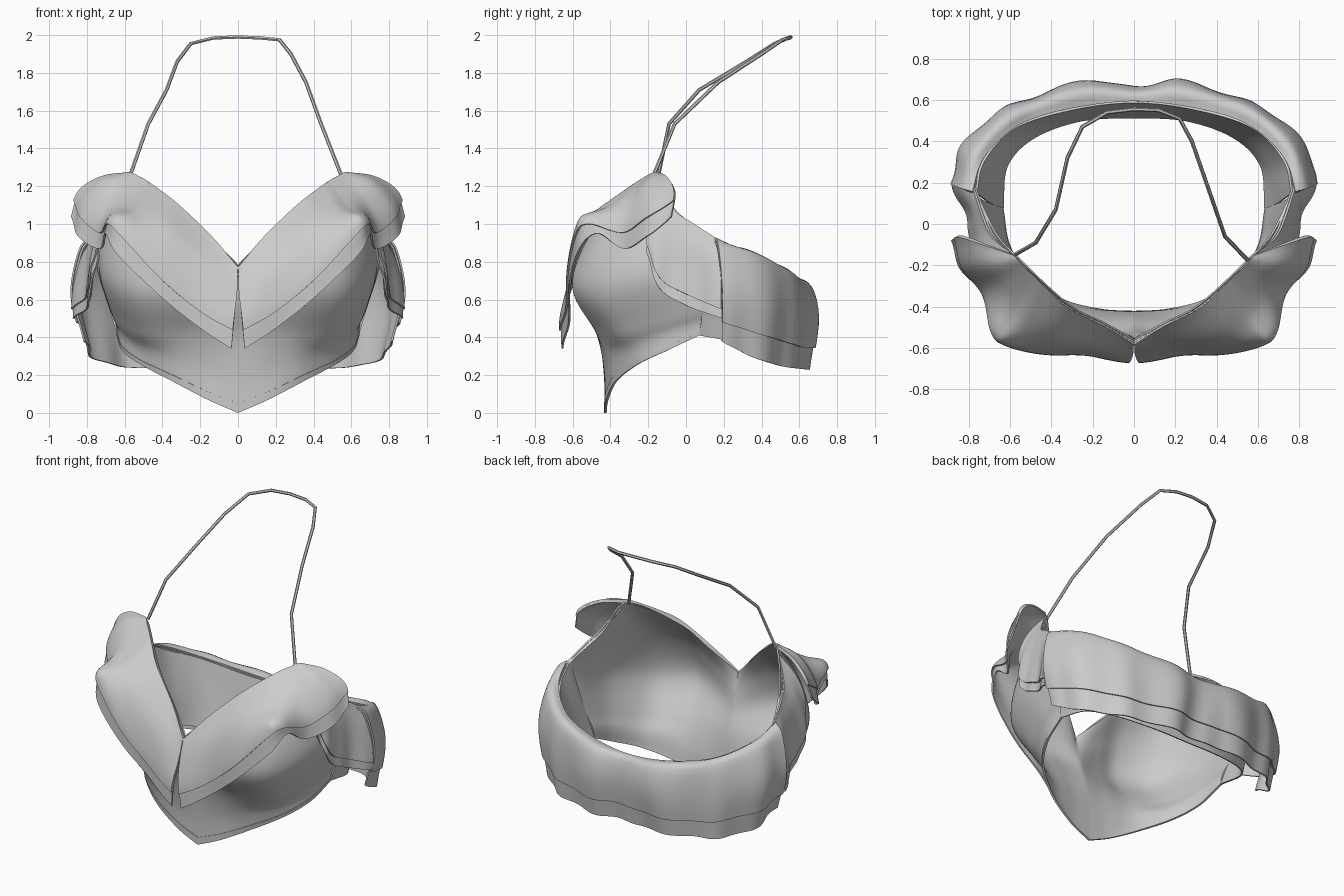
import bpy, math
from mathutils import Vector


def spline(pts, t):
    """Smooth curve through the points, t in 0..1."""
    n = len(pts) - 1
    i = min(int(t * n), n - 1)
    f = t * n - i
    b, c = pts[i], pts[i + 1]
    a = pts[i - 1] if i > 0 else b * 2 - c
    d = pts[i + 2] if i + 2 <= n else c * 2 - b
    return (b * 2 + (c - a) * f + (a * 2 - b * 5 + c * 4 - d) * f ** 2
            + (b * 3 - a - c * 3 + d) * f ** 3) * 0.5


def finish(ob):
    bpy.ops.object.select_all(action='DESELECT')
    bpy.context.view_layer.objects.active = ob
    ob.select_set(True)
    bpy.ops.object.convert(target='MESH')
    bpy.ops.object.shade_smooth_by_angle(angle=math.radians(45))


def sheet(name, cols, nu, nv, v0=0, v1=1, lift=0, amp=0, waves=0, phase=0,
          thick=0.01, mirror=True):
    """Cloth lofted across columns of points, lifted and rippled along its normal."""
    cols = [[Vector(p) for p in c] for c in cols]

    def at(u, v):
        return spline([spline(c, v) for c in cols], u)

    e = 0.01
    verts, norms = [], []
    for i in range(nu + 1):
        for j in range(nv + 1):
            u, v = i / nu, v0 + (v1 - v0) * j / nv
            ua, ub, va, vb = max(u - e, 0), min(u + e, 1), max(v - e, 0), min(v + e, 1)
            verts.append(at(u, v))
            norms.append((at(ub, v) - at(ua, v)).cross(at(u, vb) - at(u, va)).normalized())
    side = sum(n.dot(p - Vector((0, 0, 0.6))) for n, p in zip(norms, verts))
    sgn = 1 if side > 0 else -1
    out = []
    for k, (p, n) in enumerate(zip(verts, norms)):
        u, v = (k // (nv + 1)) / nu, v0 + (v1 - v0) * (k % (nv + 1)) / nv
        q = p + n * sgn * (lift + amp * v ** 1.3 * math.sin(2 * math.pi * waves * u + phase))
        if mirror and abs(p.x) < 1e-4:
            q.x = 0
        out.append(q)
    w = nv + 1
    faces = [(i * w + j, (i + 1) * w + j, (i + 1) * w + j + 1, i * w + j + 1)
             for i in range(nu) for j in range(nv)]
    if sgn < 0:
        faces = [f[::-1] for f in faces]
    me = bpy.data.meshes.new(name)
    me.from_pydata(out, [], faces)
    ob = bpy.data.objects.new(name, me)
    bpy.context.collection.objects.link(ob)
    if mirror:
        m = ob.modifiers.new('mirror', 'MIRROR')
        m.use_clip = True
    s = ob.modifiers.new('cloth', 'SOLIDIFY')
    s.thickness, s.offset = thick, -1
    finish(ob)


def full(cols):
    """Half loop ending at centre back -> whole loop."""
    return cols + [[(-x, y, z) for x, y, z in c] for c in cols[-2::-1]]


# Front bodice with moulded cups: columns from centre front to side seam, hem to top
bodice = [
    [(0, -.43, 0), (0, -.435, .2), (0, -.46, .4), (0, -.51, .55), (0, -.54, .67), (0, -.565, .78)],
    [(.16, -.42, .07), (.16, -.43, .24), (.17, -.475, .42), (.18, -.57, .62), (.18, -.55, .8), (.15, -.48, .94)],
    [(.35, -.37, .17), (.35, -.4, .3), (.36, -.46, .42), (.36, -.595, .65), (.35, -.54, .88), (.32, -.39, 1.1)],
    [(.52, -.25, .26), (.52, -.28, .35), (.54, -.36, .44), (.58, -.48, .66), (.57, -.4, .95), (.56, -.17, 1.26)],
    [(.61, -.1, .33), (.62, -.1, .42), (.65, -.14, .5), (.71, -.22, .7), (.71, -.15, .9), (.67, -.05, 1.07)],
    [(.64, .07, .41), (.65, .08, .48), (.68, .09, .55), (.73, .11, .7), (.76, .13, .82), (.77, .15, .92)]]
sheet('front_bodice', bodice, 50, 36)
sheet('bodice_hem', bodice, 50, 2, v1=.05, lift=.003, thick=.005)

# Back band, side seam to centre back
band = full([
    [(.64, .07, .41), (.70, .1, .62), (.77, .15, .92)],
    [(.62, .28, .37), (.66, .29, .58), (.73, .31, .83)],
    [(.49, .42, .32), (.53, .45, .53), (.58, .47, .75)],
    [(.26, .505, .28), (.28, .53, .48), (.3, .56, .68)],
    [(0, .52, .27), (0, .55, .47), (0, .595, .66)]])
sheet('back_band', band, 64, 10, mirror=False)

# Back ruffle in two layers, from the band's top edge downwards
back = full([
    [(.775, .15, .92), (.83, .17, .86), (.87, .19, .63), (.81, .19, .38)],
    [(.73, .31, .84), (.78, .34, .83), (.83, .36, .6), (.78, .34, .30)],
    [(.6, .45, .76), (.64, .5, .76), (.67, .52, .55), (.65, .5, .25)],
    [(.44, .525, .71), (.46, .59, .70), (.47, .61, .5), (.46, .59, .235)],
    [(.21, .575, .67), (.21, .65, .665), (.21, .685, .5), (.21, .645, .23)],
    [(0, .59, .66), (0, .63, .645), (0, .65, .5), (0, .62, .235)]])
sheet('back_ruffle_lower', back, 130, 14, amp=.012, waves=8, phase=.8, mirror=False)
sheet('back_ruffle_upper', back, 130, 12, v1=.86, lift=.013, amp=.012, waves=8, phase=.8, mirror=False)

# Side ruffle falling from the armhole edge
side = [
    [(.775, .19, .9), (.83, .19, .8), (.865, .19, .64), (.875, .19, .5)],
    [(.725, .04, 1.0), (.765, .04, .88), (.785, .03, .72), (.80, .01, .565)],
    [(.68, -.06, 1.07), (.735, -.09, .96), (.77, -.12, .8), (.785, -.14, .66)],
    [(.59, -.14, 1.22), (.68, -.18, 1.1), (.73, -.2, .98), (.74, -.21, .85)]]
sheet('side_ruffle_lower', side, 36, 12, amp=.006, waves=3)
sheet('side_ruffle_upper', side, 36, 12, v1=.88, lift=.012, amp=.006, waves=3)

# Neckline ruffle in two layers: centre front up to the strap, folding over the shoulder
neck = [
    [(0, -.575, .77), (.005, -.62, .64), (.02, -.66, .5), (.035, -.66, .34)],
    [(.14, -.49, .93), (.18, -.59, .78), (.2, -.63, .6), (.21, -.63, .455)],
    [(.32, -.4, 1.1), (.38, -.55, .96), (.41, -.615, .78), (.42, -.62, .625)],
    [(.43, -.3, 1.185), (.52, -.48, 1.06), (.6, -.575, .99), (.65, -.58, .85)],
    [(.49, -.24, 1.225), (.58, -.4, 1.09), (.665, -.52, 1.03), (.70, -.47, .95)],
    [(.53, -.2, 1.25), (.64, -.28, 1.15), (.72, -.33, 1.01), (.74, -.33, .87)],
    [(.56, -.17, 1.265), (.7, -.19, 1.22), (.81, -.19, 1.1), (.85, -.2, .94)],
    [(.58, -.15, 1.265), (.72, -.1, 1.245), (.84, -.06, 1.17), (.885, -.08, 1.04)]]
sheet('neck_ruffle_lower', neck, 84, 16, amp=.005, waves=4)
sheet('neck_ruffle_upper', neck, 84, 14, v1=.8, lift=.01, amp=.005, waves=4)

# Halter strap, wearer's left to right
path = [(.55, -.175, 1.25), (.44, -.06, 1.53), (.36, .17, 1.75), (.28, .4, 1.9), (.22, .51, 1.975),
        (.12, .55, 1.985), (0, .555, 1.99), (-.13, .54, 1.985), (-.25, .47, 1.955), (-.322, .32, 1.86),
        (-.378, .07, 1.71), (-.475, -.09, 1.53), (-.57, -.145, 1.26)]
cu = bpy.data.curves.new('halter_strap', 'CURVE')
cu.dimensions = '3D'
cu.bevel_depth, cu.bevel_resolution, cu.use_fill_caps = .01, 1, True
sp = cu.splines.new('POLY')
sp.points.add(len(path) - 1)
for pt, co in zip(sp.points, path):
    pt.co = (*co, 1)
strap = bpy.data.objects.new('halter_strap', cu)
bpy.context.collection.objects.link(strap)
finish(strap)
